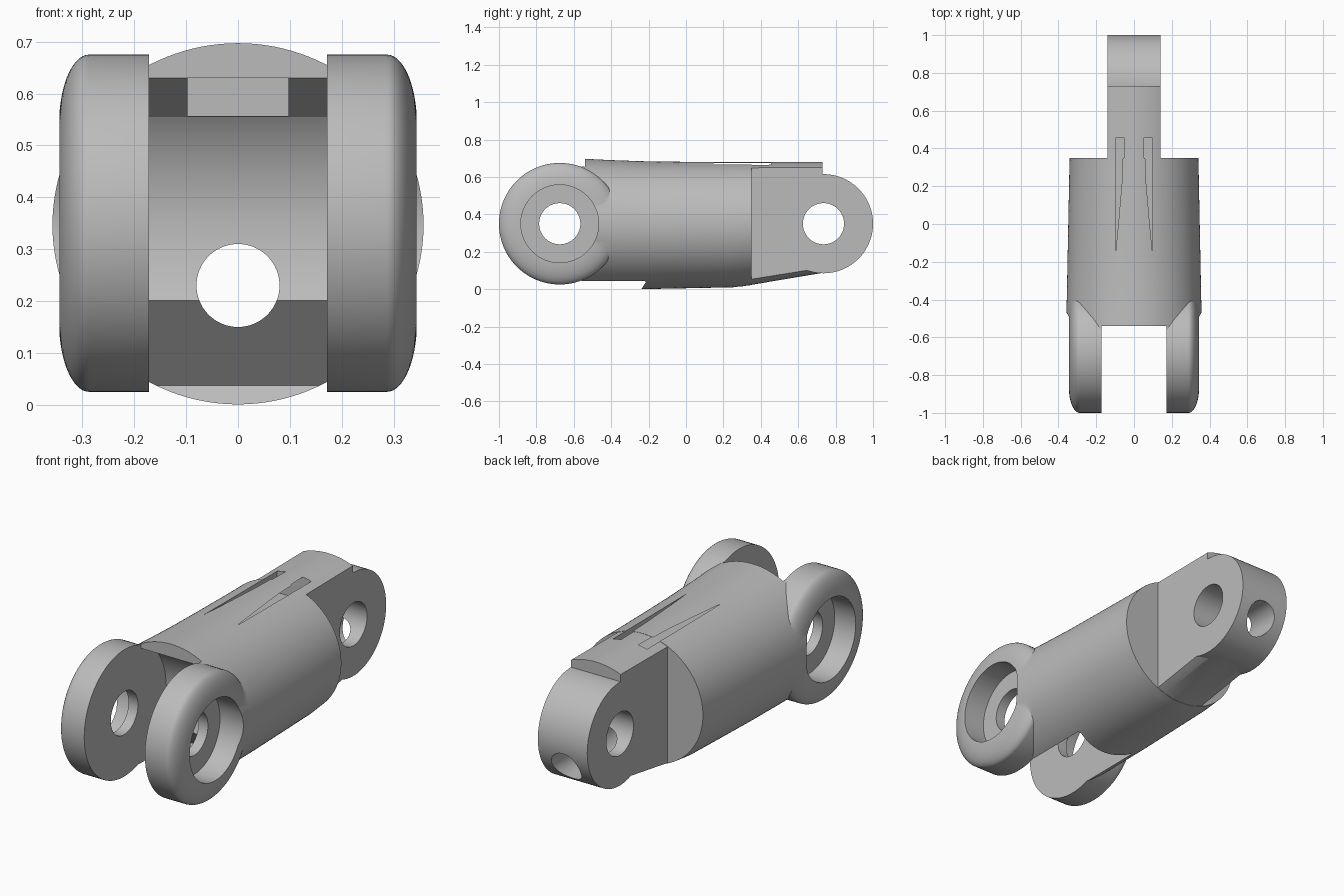
import bpy
import bmesh
from math import sin, cos, pi, radians

if "Cube" in bpy.data.objects:
    bpy.data.objects.remove(bpy.data.objects["Cube"], do_unlink=True)

FORK_Y, TONGUE_Y, AXIS_Z = -0.675, 0.735, 0.35
SLOT, TONGUE = 0.172, 0.14
PIN_R, EAR_R, TIP_R = 0.11, 0.325, 0.265

grey = bpy.data.materials.new("light_grey")
grey.use_nodes = True
grey.diffuse_color = (0.5, 0.5, 0.5, 1)
grey.node_tree.nodes["Principled BSDF"].inputs["Base Color"].default_value = (0.5, 0.5, 0.5, 1)


def make(name, rings):
    """Closed solid skinned through equal-length rings of points."""
    bm = bmesh.new()
    loops = [[bm.verts.new(p) for p in ring] for ring in rings]
    n = len(loops[0])
    for a, b in zip(loops, loops[1:]):
        for i in range(n):
            j = (i + 1) % n
            bm.faces.new((a[i], a[j], b[j], b[i]))
    bm.faces.new(loops[0])
    bm.faces.new(loops[-1])
    bmesh.ops.recalc_face_normals(bm, faces=bm.faces)
    mesh = bpy.data.meshes.new(name)
    bm.to_mesh(mesh)
    bm.free()
    mesh.materials.append(grey)
    ob = bpy.data.objects.new(name, mesh)
    bpy.context.collection.objects.link(ob)
    return ob


def loft(name, sections, n=128):
    """Ellipses along y, each given as y, half width, top, bottom."""
    return make(name, [[(a * cos(2 * pi * i / n), y,
                         (t + b) / 2 + (t - b) / 2 * sin(2 * pi * i / n))
                        for i in range(n)] for y, a, t, b in sections])


def plate(name, outline, half):
    """Side outline in y, z extruded across x."""
    return make(name, [[(x, y, z) for y, z in outline] for x in (-half, half)])


def turned(name, y, profile, n=96):
    """Solid turned about a cross axis, profile in x, radius."""
    return make(name, [[(x, y + r * cos(2 * pi * i / n), AXIS_Z + r * sin(2 * pi * i / n))
                        for i in range(n)] for x, r in profile])


def arc(y, r, start, end, n=32):
    return [(y + r * cos(radians(start + (end - start) * i / n)),
             AXIS_Z + r * sin(radians(start + (end - start) * i / n))) for i in range(n + 1)]


def combine(target, tool, operation):
    mod = target.modifiers.new("combine", 'BOOLEAN')
    mod.operation, mod.object, mod.solver = operation, tool, 'EXACT'
    graph = bpy.context.evaluated_depsgraph_get()
    result = bpy.data.meshes.new_from_object(target.evaluated_get(graph))
    target.modifiers.clear()
    target.data = result
    bpy.data.objects.remove(tool, do_unlink=True)


# Barrel, slightly tapered towards the back
link = loft("link_body", [(-0.56, 0.36, 0.698, 0.0), (-0.4, 0.356, 0.69, 0.0),
                          (-0.2, 0.352, 0.683, 0.001), (0.0, 0.348, 0.681, 0.005),
                          (0.25, 0.343, 0.68, 0.01), (0.35, 0.341, 0.68, 0.022)])

# Tongue: barrel crown trimmed to a narrow slab, ending in a round tip
tongue = loft("tongue", [(0.2, 0.335, 0.679, 0.012), (0.3, 0.335, 0.679, 0.015),
                         (0.73, 0.335, 0.679, 0.087)])
slab = plate("slab", [(0.1, -0.1), (0.9, -0.1), (0.9, 0.9), (0.1, 0.9)], TONGUE)
combine(tongue, slab, 'INTERSECT')
tip = plate("tip", arc(TONGUE_Y, TIP_R, 0, 360, 96)[:-1], TONGUE)
combine(tongue, tip, 'UNION')
combine(link, tongue, 'UNION')

# Fork ears with rounded outer rims
for side in (-1, 1):
    rim = [(0.287 + 0.058 * sin(radians(a)), 0.19 + 0.135 * cos(radians(a)))
           for a in range(0, 91, 6)]
    ear = turned("ear", FORK_Y, [(side * x, r) for x, r in [(0.15, EAR_R)] + rim])
    combine(link, ear, 'UNION')

# Slot between the ears: ramped roof, hollow round back, undercut chin
pocket = [(-1.1, 0.9), (-0.54, 0.9), (-0.54, 0.63)] + arc(FORK_Y, 0.34, 37, -26)
pocket += [(-0.215, 0.037), (-0.245, -0.01), (-0.26, -0.2), (-1.1, -0.2)]
combine(link, plate("slot", pocket, SLOT), 'DIFFERENCE')

# Flat channel whose upper corners break through the crown
channel = [(-0.6, 0.557), (0.455, 0.557), (0.455, 0.6755), (0.2, 0.674),
           (0.0, 0.6712), (-0.22, 0.668), (-0.5, 0.63), (-0.6, 0.63)]
combine(link, plate("channel", channel, 0.097), 'DIFFERENCE')

# Lengthwise bore, pin holes and outer recesses
combine(link, loft("bore", [(-0.7, 0.08, 0.31, 0.15), (1.2, 0.08, 0.31, 0.15)], 64), 'DIFFERENCE')
for y in (FORK_Y, TONGUE_Y):
    combine(link, turned("pin_hole", y, [(-0.5, PIN_R), (0.5, PIN_R)]), 'DIFFERENCE')
for side in (-1, 1):
    recess = turned("recess", FORK_Y, [(side * 0.225, 0.208), (side * 0.5, 0.208)])
    combine(link, recess, 'DIFFERENCE')

# One colour, smooth curves with crisp edges
link.data.materials.clear()
link.data.materials.append(grey)
for face in link.data.polygons:
    face.material_index = 0
bpy.ops.object.select_all(action='DESELECT')
link.select_set(True)
bpy.context.view_layer.objects.active = link
bpy.ops.object.shade_smooth_by_angle(angle=radians(25))
